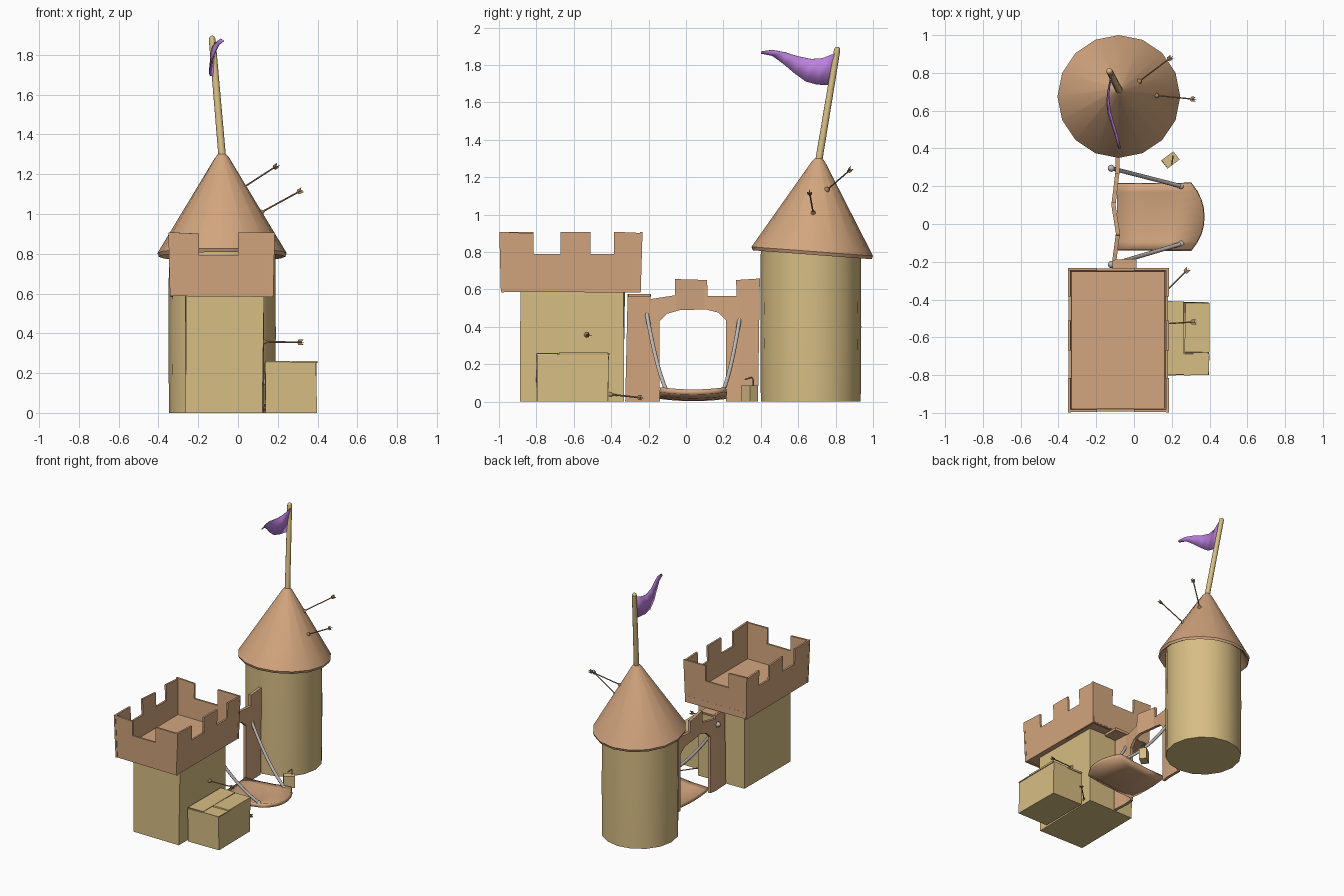
import bpy, bmesh, math, random
from mathutils import Vector, Matrix

if "Cube" in bpy.data.objects:
    bpy.data.objects.remove(bpy.data.objects["Cube"])

random.seed(3)


def mat(name, col):
    m = bpy.data.materials.new(name)
    m.diffuse_color = (*col, 1)
    m.use_nodes = True
    m.node_tree.nodes["Principled BSDF"].inputs["Base Color"].default_value = m.diffuse_color
    return m


CARD = mat("cardboard", (0.68, 0.51, 0.23))
BROWN = mat("brown_cardboard", (0.65, 0.38, 0.21))
PURPLE = mat("purple_cloth", (0.50, 0.22, 0.72))
ROPE = mat("rope_grey", (0.52, 0.48, 0.46))
DARK = mat("dark_wood", (0.40, 0.24, 0.12))


def finish(bm, name, m, smooth=None):
    bmesh.ops.recalc_face_normals(bm, faces=bm.faces[:])
    me = bpy.data.meshes.new(name)
    bm.to_mesh(me)
    bm.free()
    me.materials.append(m)
    ob = bpy.data.objects.new(name, me)
    bpy.context.collection.objects.link(ob)
    if smooth:
        bpy.ops.object.select_all(action='DESELECT')
        ob.select_set(True)
        bpy.context.view_layer.objects.active = ob
        bpy.ops.object.shade_smooth_by_angle(angle=math.radians(smooth))
    return ob


def box(name, lo, hi, m, jitter=0.0, turn=0.0):
    lo, hi = Vector(lo), Vector(hi)
    bm = bmesh.new()
    bmesh.ops.create_cube(bm, size=1)
    for v in bm.verts:
        v.co = Vector(v.co[i] * (hi - lo)[i] for i in range(3))
        v.co = Matrix.Rotation(turn, 3, 'Z') @ v.co + (lo + hi) / 2
        v.co.x += random.uniform(-jitter, jitter)
        v.co.y += random.uniform(-jitter, jitter)
    return finish(bm, name, m)


def plate(bm, pts, place, thick):
    """Extrude a 2D outline, placed in space by a function, along a vector."""
    f = bm.faces.new([bm.verts.new(place(*p)) for p in pts])
    ext = bmesh.ops.extrude_face_region(bm, geom=[f], use_keep_orig=True)
    vs = [g for g in ext["geom"] if isinstance(g, bmesh.types.BMVert)]
    bmesh.ops.translate(bm, verts=vs, vec=Vector(thick))


def lathe(name, rings, n, m, tilt=0.0):
    """rings: (x, y, z, radius)"""
    bm = bmesh.new()
    loops = []
    for x, y, z, r in rings:
        loop = []
        for i in range(n):
            a = 2 * math.pi * i / n
            dy = r * math.sin(a)
            loop.append(bm.verts.new((x + r * math.cos(a), y + dy, z - tilt * dy)))
        loops.append(loop)
    for a, b in zip(loops, loops[1:]):
        for i in range(n):
            bm.faces.new((a[i], a[(i + 1) % n], b[(i + 1) % n], b[i]))
    bm.faces.new(loops[0])
    bm.faces.new(loops[-1])
    return finish(bm, name, m, 40)


def add_rod(bm, a, b, r1, r2, n=8):
    a, b = Vector(a), Vector(b)
    rot = (b - a).to_track_quat('Z', 'Y').to_matrix().to_4x4()
    bmesh.ops.create_cone(bm, cap_ends=True, segments=n, radius1=r1, radius2=r2,
                          depth=(b - a).length, matrix=Matrix.Translation((a + b) / 2) @ rot)


def add_ball(bm, p, r):
    bmesh.ops.create_uvsphere(bm, u_segments=10, v_segments=6, radius=r, matrix=Matrix.Translation(p))


# Round tower and its leaning hollow cone roof
lathe("round_tower", [(-0.08, 0.667, 0, 0.267), (-0.08, 0.667, 0.4, 0.27), (-0.08, 0.667, 0.84, 0.267)], 16, CARD)
lathe("cone_roof", [(-0.08, 0.71, 1.3, 0.02), (-0.08, 0.709, 1.285, 0.034), (-0.08, 0.675, 0.803, 0.325),
                    (-0.08, 0.675, 0.785, 0.318), (-0.08, 0.675, 0.795, 0.300),
                    (-0.08, 0.70, 1.2, 0.05)], 16, BROWN, 0.075)

# Leaning flag pole
bm = bmesh.new()
add_rod(bm, (-0.078, 0.707, 1.27), (-0.13, 0.808, 1.88), 0.019, 0.017, 12)
add_ball(bm, (-0.13, 0.808, 1.88), 0.017)
finish(bm, "flag_pole", CARD, 50)

# Waving pennant: (x, y_top, z_top, y_bottom, z_bottom)
rows = [(-0.125, 0.795, 1.862, 0.765, 1.692), (-0.138, 0.73, 1.836, 0.70, 1.695), (-0.143, 0.67, 1.832, 0.64, 1.712),
        (-0.135, 0.60, 1.846, 0.58, 1.755), (-0.115, 0.53, 1.868, 0.52, 1.806),
        (-0.095, 0.46, 1.881, 0.46, 1.85), (-0.08, 0.40, 1.872, 0.40, 1.862)]
bm = bmesh.new()
pairs = [(bm.verts.new((x + 0.008, yt, zt)), bm.verts.new((x - 0.004, yb, zb))) for x, yt, zt, yb, zb in rows]
for (a, b), (c, d) in zip(pairs, pairs[1:]):
    bm.faces.new((a, b, d, c))
flag = finish(bm, "pennant", PURPLE, 60)
sol = flag.modifiers.new("thickness", 'SOLIDIFY')
sol.thickness = 0.004

# Square tower
box("square_tower", (-0.26, -0.885, 0), (0.125, -0.33, 0.61), CARD, 0.006)
box("tower_floor", (-0.335, -0.98, 0.59), (0.17, -0.24, 0.635), BROWN)


def crenel(steps):
    """Outline of a wall from (start, end) merlon spans."""
    pts = [(steps[0][0] + 0.008, 0.587)]
    for i, (a, b) in enumerate(steps):
        if i:
            pts.append((a, 0.79))
        pts += [(a, 0.908), (b, 0.908 + random.uniform(-0.012, 0))]
        if i < len(steps) - 1:
            pts.append((b, 0.79))
    return pts + [(steps[-1][1] - 0.008, 0.583)]


# Battlement walls, leaning slightly outwards
bm = bmesh.new()
front = [(-0.35, -0.195), (0.0, 0.185)]
side = [(-0.998, -0.815), (-0.67, -0.51), (-0.385, -0.235)]
lean = lambda z: (z - 0.585) * 0.03
plate(bm, crenel(front), lambda u, z: Vector((u, -0.986 - lean(z), z)), (0, 0.014, 0))
plate(bm, crenel(front), lambda u, z: Vector((u, -0.242 + lean(z), z)), (0, -0.014, 0))
plate(bm, crenel(side), lambda u, z: Vector((-0.34 - lean(z), u, z)), (0.014, 0, 0))
plate(bm, crenel(side), lambda u, z: Vector((0.175 + lean(z), u, z)), (-0.014, 0, 0))
finish(bm, "battlements", BROWN)

# Gate wall with arch, bent like worn cardboard
gate = [(-0.325, 0), (-0.312, 0.575), (-0.19, 0.575), (-0.19, 0.548), (-0.06, 0.568), (-0.058, 0.655),
        (0.113, 0.65), (0.115, 0.565), (0.27, 0.565), (0.268, 0.65), (0.395, 0.658), (0.385, 0), (0.215, 0),
        (0.215, 0.435), (0.175, 0.475), (0.11, 0.492), (-0.03, 0.49), (-0.10, 0.47), (-0.142, 0.43), (-0.14, 0)]
bm = bmesh.new()
plate(bm, gate, lambda y, z: Vector((-0.008, y, z)), (0.022, 0, 0))
for y in (-0.2, -0.05, 0.1, 0.28):
    bmesh.ops.bisect_plane(bm, geom=bm.verts[:] + bm.edges[:] + bm.faces[:], plane_co=(0, y, 0), plane_no=(0, 1, 0))
bend = [(-0.33, -0.10), (-0.2, -0.108), (-0.05, -0.088), (0.1, -0.112), (0.28, -0.09), (0.4, -0.092)]
for v in bm.verts:
    for (y0, x0), (y1, x1) in zip(bend, bend[1:]):
        if y0 <= v.co.y < y1:
            v.co.x += x0 + (x1 - x0) * (v.co.y - y0) / (y1 - y0)
            break
finish(bm, "gate_wall", BROWN)
box("folded_merlon", (-0.10, -0.31, 0.558), (0.01, -0.19, 0.576), BROWN, 0.004)

# Drawbridge with a rounded end, curling up towards the tip
bm = bmesh.new()
n = 8
grid = []
for i in range(n + 1):
    v = -1 + 2 * i / n
    y = 0.038 + 0.175 * v
    end = 0.37 - 0.07 * abs(v) ** 2.2
    grid.append([bm.verts.new((x, y, 0.03 + 0.035 * (t ** 2) + 0.012 * v * v))
                 for t in (0, 0.33, 0.66, 1) for x in (-0.09 + (end + 0.09) * t,)])
for a, b in zip(grid, grid[1:]):
    for j in range(3):
        bm.faces.new((a[j], a[j + 1], b[j + 1], b[j]))
bridge = finish(bm, "drawbridge", BROWN, 40)
for p in bridge.data.polygons:
    if p.normal.z < 0:
        bridge.data.flip_normals()
        break
sol = bridge.modifiers.new("thickness", 'SOLIDIFY')
sol.thickness = 0.028

# Sagging ropes with knots at both ends
for name, y0, y1 in (("rope_left", -0.215, -0.105), ("rope_right", 0.295, 0.2)):
    cu = bpy.data.curves.new(name, 'CURVE')
    cu.dimensions = '3D'
    cu.bevel_depth = 0.011
    cu.bevel_resolution = 2
    cu.use_fill_caps = True
    sp = cu.splines.new('POLY')
    sp.points.add(10)
    for i, p in enumerate(sp.points):
        t = i / 10
        p.co = (-0.12 + 0.37 * t, y0 + (y1 - y0) * t, 0.5 - 0.44 * t - 0.20 * t * (1 - t), 1)
    cu.materials.append(ROPE)
    bpy.context.collection.objects.link(bpy.data.objects.new(name, cu))
    bm = bmesh.new()
    add_ball(bm, (-0.12, y0, 0.5), 0.019)
    add_ball(bm, (0.25, y1, 0.058), 0.017)
    finish(bm, name + "_knots", ROPE, 60)

# Large carton with overlapping top flaps
box("carton", (0.135, -0.80, 0), (0.395, -0.415, 0.252), CARD, 0.004)
box("carton_flap_back", (0.137, -0.795, 0.25), (0.265, -0.41, 0.26), CARD, 0.003)
box("carton_flap_front", (0.27, -0.68, 0.25), (0.398, -0.418, 0.262), CARD, 0.003)
box("carton_flap_side", (0.265, -0.80, 0.25), (0.398, -0.685, 0.257), CARD, 0.003)

# Small carton with a bent hook
box("small_carton", (0.153, 0.312, 0), (0.233, 0.366, 0.087), CARD, 0.001, math.radians(37))
bm = bmesh.new()
hook = [(0.205, 0.36, 0.08), (0.205, 0.36, 0.118), (0.205, 0.35, 0.13), (0.2, 0.315, 0.118)]
for a, b in zip(hook, hook[1:]):
    add_rod(bm, a, b, 0.004, 0.004, 6)
finish(bm, "hook", DARK, 40)


# Toy arrows: cup head at the start, two crossed feathers at the end
def arrow(name, a, b):
    a, b = Vector(a), Vector(b)
    d = (b - a).normalized()
    bm = bmesh.new()
    add_rod(bm, a, b - d * 0.015, 0.0042, 0.0042, 6)
    add_rod(bm, a - d * 0.006, a + d * 0.014, 0.016, 0.005, 10)
    s = d.cross(Vector((0, 0, 1))).normalized()
    for w in (s, s.cross(d)):
        for k in (1, -1):
            plate(bm, [(0.035, 0), (0.025, 0.013), (0, 0.013), (0.012, 0)],
                  lambda l, o: b - d * l + w * o * k, d.cross(w) * 0.003)
    finish(bm, name, DARK, 40)


arrow("roof_arrow_high", (0.03, 0.757, 1.135), (0.20, 0.885, 1.245))
arrow("roof_arrow_low", (0.12, 0.68, 1.01), (0.325, 0.66, 1.122))
arrow("wall_arrow", (0.132, -0.53, 0.357), (0.33, -0.518, 0.355))
arrow("ground_arrow", (0.125, -0.40, 0.038), (0.29, -0.235, 0.02))
